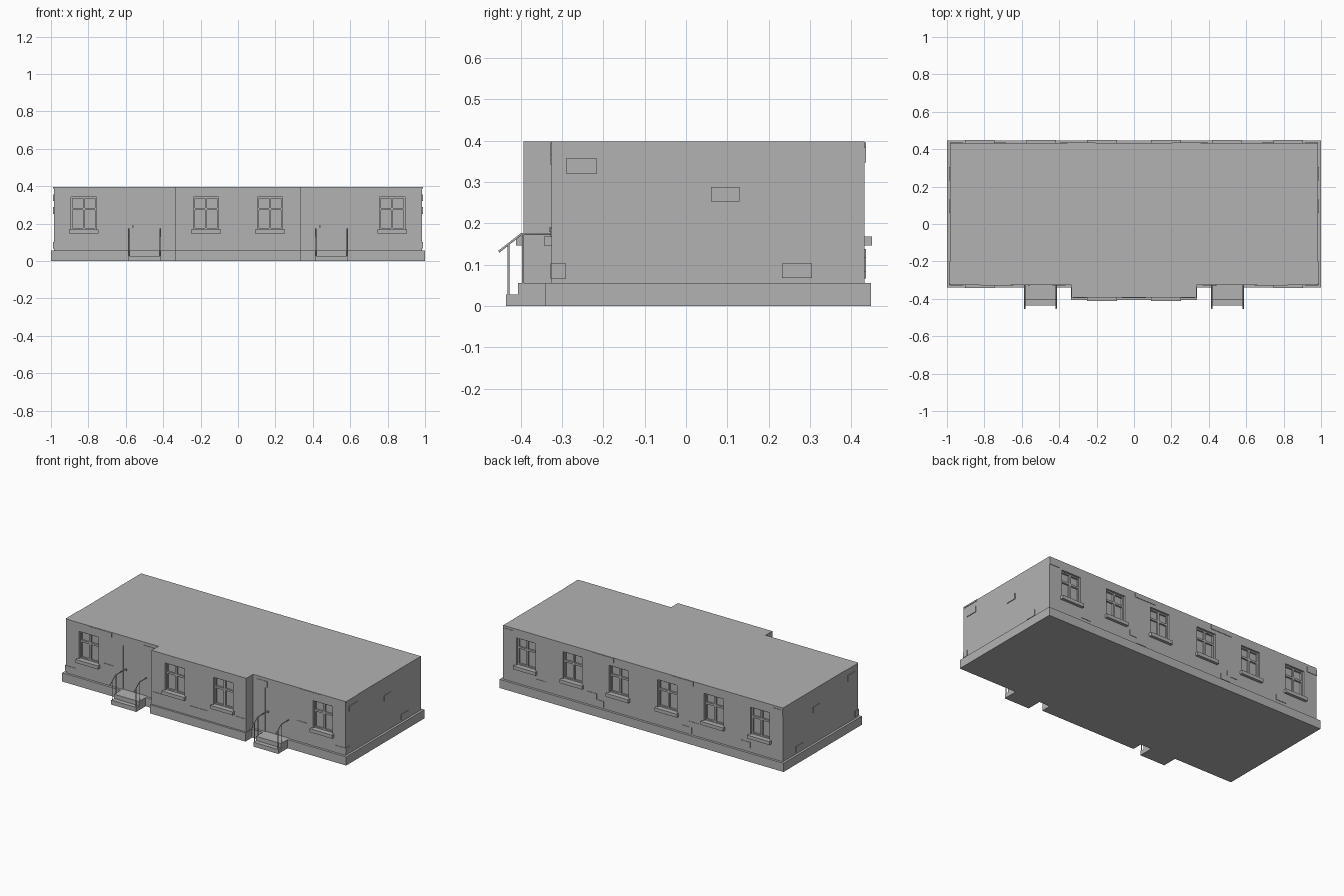
import bpy, bmesh

cube = bpy.data.objects.get("Cube")
if cube:
    bpy.data.objects.remove(cube, do_unlink=True)

grey = bpy.data.materials.new("plain_grey")
grey.use_nodes = True
colour = (0.448, 0.448, 0.448, 1)
grey.diffuse_color = colour
grey.node_tree.nodes["Principled BSDF"].inputs["Base Color"].default_value = colour


def add_object(name, data):
    obj = bpy.data.objects.new(name, data)
    data.materials.append(grey)
    bpy.context.scene.collection.objects.link(obj)
    return obj


def boxes(name, spans):
    """One object from boxes given as ((x0, x1), (y0, y1), (z0, z1))."""
    bm = bmesh.new()
    for span in spans:
        made = bmesh.ops.create_cube(bm, size=1)["verts"]
        for v in made:
            v.co = [sum(s) / 2 + c * abs(s[1] - s[0]) for s, c in zip(span, v.co)]
    mesh = bpy.data.meshes.new(name)
    bm.to_mesh(mesh)
    bm.free()
    return add_object(name, mesh)


def prism(name, outline, z0, z1):
    bm = bmesh.new()
    face = bm.faces.new([bm.verts.new((x, y, z0)) for x, y in outline])
    top = bmesh.ops.extrude_face_region(bm, geom=[face])["geom"]
    for v in top:
        if isinstance(v, bmesh.types.BMVert):
            v.co.z = z1
    bmesh.ops.recalc_face_normals(bm, faces=bm.faces)
    mesh = bpy.data.meshes.new(name)
    bm.to_mesh(mesh)
    bm.free()
    return add_object(name, mesh)


def plan(half, back, front, bay_half, bay_front):
    right = [(half, back), (half, front), (bay_half, front), (bay_half, bay_front)]
    return right + [(-x, y) for x, y in reversed(right)]


SIDE, BACK, FRONT, BAY = 0.985, 0.432, -0.325, -0.393
BASE_TOP, ROOF = 0.055, 0.397

# Plinth and main walls share the same stepped plan
prism("plinth", plan(1.0, 0.447, -0.34, 0.336, -0.405), 0, BASE_TOP)
walls = prism("walls", plan(SIDE, BACK, FRONT, 0.333, BAY), 0.04, ROOF)

# Window places: centre x, wall y, outward direction
windows = []
for m in (-1, 1):
    windows += [(m * 0.824, FRONT, -1), (m * 0.171, BAY, -1)]
    windows += [(m * x, BACK, 1) for x in (0.171, 0.497, 0.824)]
WIN_LOW, WIN_TOP, HALF, DEEP = 0.168, 0.342, 0.068, 0.024
doors = (-0.5, 0.5)

# Cut the window and door recesses
holes = [((x - HALF, x + HALF), (y - s * DEEP, y + s * 0.05), (WIN_LOW, WIN_TOP))
         for x, y, s in windows]
holes += [((x - 0.083, x + 0.083), (FRONT + 0.006, FRONT - 0.05), (0.03, 0.337))
          for x in doors]
cutter = boxes("opening_cutter", holes)
cutter.hide_render = True
cut = walls.modifiers.new("openings", "BOOLEAN")
cut.object = cutter
cut.operation = "DIFFERENCE"
cut.solver = "EXACT"
bpy.context.view_layer.objects.active = walls
bpy.ops.object.modifier_apply(modifier=cut.name)
bpy.data.objects.remove(cutter, do_unlink=True)

# Sash bars and sills
bars, sills = [], []
for x, y, s in windows:
    depth = (y - s * (DEEP + 0.002), y - s * 0.013)
    for side in (-1, 1):
        edge = x + side * HALF
        bars.append(((edge - side * 0.008, edge), depth, (WIN_LOW, WIN_TOP)))
    bars.append(((x - 0.006, x + 0.006), depth, (WIN_LOW, WIN_TOP)))
    for low, high in ((WIN_LOW, 0.176), (0.272, 0.284), (0.334, WIN_TOP)):
        bars.append(((x - HALF, x + HALF), depth, (low, high)))
    sills.append(((x - 0.079, x + 0.079), (y - s * 0.01, y + s * 0.018), (0.146, WIN_LOW)))
boxes("window_bars", bars)
boxes("window_sills", sills)

# Door knobs
boxes("door_knobs", [((x - 0.068, x - 0.058), (FRONT - 0.006, FRONT + 0.008), (0.18, 0.19))
                     for x in doors])

# Raised bricks on the end walls
bricks = []
for m in (-1, 1):
    for y0, y1, z in ((-0.29, -0.215, 0.338), (0.06, 0.13, 0.27),
                      (0.232, 0.305, 0.085), (FRONT, -0.29, 0.084)):
        bricks.append(((m * 0.98, m * 0.989), (y0, y1), (z - 0.018, z + 0.018)))
    bricks.append(((m * 0.98, m * 0.988), (-0.32, -0.2), (0.388, ROOF)))


# Raised bricks on the long walls, mirrored
def wall_brick(x, y, s, z, width=0.07, height=0.036):
    for m in (-1, 1):
        bricks.append(((m * x - width / 2, m * x + width / 2),
                       (y - s * 0.005, y + s * 0.003), (z - height / 2, z + height / 2)))


for x, z in ((0.95, 0.084), (0.68, 0.17), (0.40, 0.36)):
    wall_brick(x, FRONT, -1, z)
wall_brick(0.74, FRONT, -1, 0.38, 0.16, 0.03)
wall_brick(0.29, BAY, -1, 0.12)
wall_brick(0.03, BAY, -1, 0.1)
for x, z in ((0.95, 0.365), (0.72, 0.1), (0.36, 0.12), (0.31, 0.084)):
    wall_brick(x, BACK, 1, z)
wall_brick(0.28, BACK, 1, 0.38, 0.15, 0.03)
boxes("raised_bricks", bricks)

# Entrance steps
steps = []
for x in doors:
    wide = (x - 0.088, x + 0.088)
    steps += [(wide, (-0.435, -0.33), (0, 0.028)), (wide, (-0.407, -0.33), (0, BASE_TOP))]
boxes("entrance_steps", steps)


# Handrails with posts
def tube(name, paths, radius):
    curve = bpy.data.curves.new(name, "CURVE")
    curve.dimensions = "3D"
    curve.bevel_depth = radius
    curve.bevel_resolution = 1
    curve.use_fill_caps = True
    for path in paths:
        spline = curve.splines.new("POLY")
        spline.points.add(len(path) - 1)
        for point, co in zip(spline.points, path):
            point.co = (*co, 1)
    add_object(name, curve)


rails, posts = [], []
for door in doors:
    for x in (door - 0.084, door + 0.084):
        rails.append([(x, -0.453, 0.131), (x, -0.398, 0.174), (x, FRONT, 0.174)])
        posts.append([(x, -0.43, 0.02), (x, -0.43, 0.149)])
        posts.append([(x, -0.394, 0.05), (x, -0.394, 0.174)])
tube("handrails", rails, 0.003)
tube("handrail_posts", posts, 0.0028)
